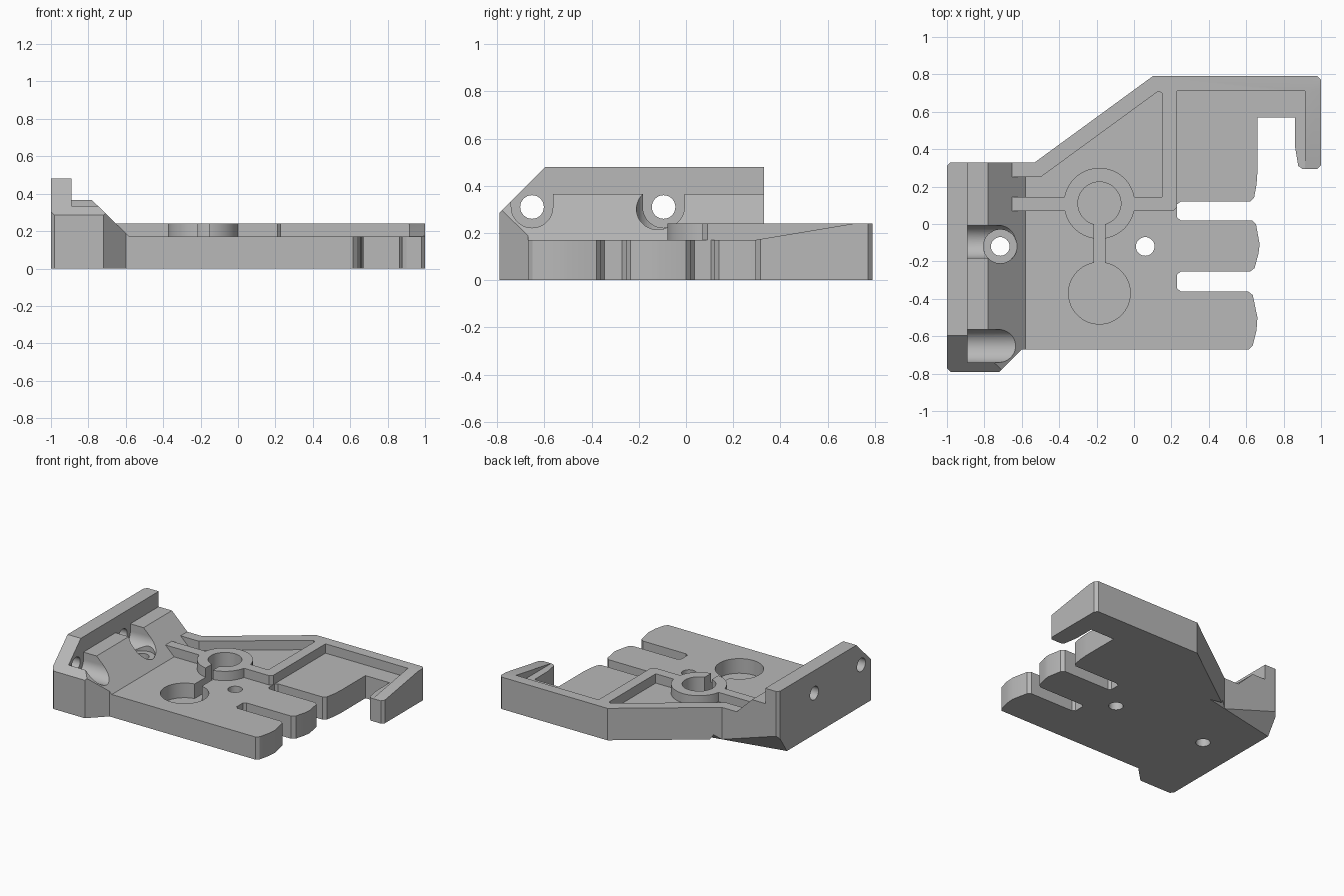
import bpy, bmesh, math
from mathutils import Vector

cube = bpy.data.objects.get("Cube")
if cube:
    bpy.data.objects.remove(cube, do_unlink=True)

grey = bpy.data.materials.new("plain_grey")
grey.use_nodes = True
grey.diffuse_color = (0.48, 0.48, 0.48, 1)
grey.node_tree.nodes["Principled BSDF"].inputs["Base Color"].default_value = (0.48, 0.48, 0.48, 1)


def finish(name, bm):
    bmesh.ops.recalc_face_normals(bm, faces=bm.faces)
    mesh = bpy.data.meshes.new(name)
    bm.to_mesh(mesh)
    bm.free()
    mesh.materials.append(grey)
    obj = bpy.data.objects.new(name, mesh)
    bpy.context.scene.collection.objects.link(obj)
    return obj


def prism(name, pts, lo, hi, axis="z"):
    """Extrude a flat outline along one axis."""
    place = {"x": lambda a, b, c: (c, a, b),
             "y": lambda a, b, c: (a, c, b),
             "z": lambda a, b, c: (a, b, c)}[axis]
    bm = bmesh.new()
    face = bm.faces.new([bm.verts.new(place(a, b, lo)) for a, b in pts])
    ext = bmesh.ops.extrude_face_region(bm, geom=[face])
    move = Vector(place(0, 0, hi - lo))
    bmesh.ops.translate(bm, vec=move, verts=[v for v in ext["geom"] if isinstance(v, bmesh.types.BMVert)])
    return finish(name, bm)


def disc(a, b, r, n=48):
    return [(a + r * math.cos(2 * math.pi * i / n), b + r * math.sin(2 * math.pi * i / n)) for i in range(n)]


def rect(a0, b0, a1, b1):
    return [(a0, b0), (a1, b0), (a1, b1), (a0, b1)]


def combine(obj, tool, operation="DIFFERENCE"):
    mod = obj.modifiers.new("combine", "BOOLEAN")
    mod.operation = operation
    mod.solver = "EXACT"
    mod.object = tool
    bpy.context.view_layer.objects.active = obj
    bpy.ops.object.modifier_apply(modifier=mod.name)
    bpy.data.objects.remove(tool, do_unlink=True)


# Base plate with fingers and hook
outline = [(-.7, -.67), (.615, -.67), (.635, -.65), (.655, -.57), (.66, -.5), (.635, -.38), (.61, -.36),
           (.25, -.36), (.23, -.345), (.23, -.27), (.25, -.255), (.62, -.255), (.645, -.235),
           (.665, -.16), (.672, -.11), (.652, 0), (.63, .02), (.25, .02), (.23, .035), (.23, .105),
           (.25, .12), (.62, .12), (.642, .14), (.655, .21), (.66, .28), (.66, .57), (.86, .57),
           (.86, .42), (.878, .31), (.9, .295), (.98, .295), (1, .315), (1, .77), (.98, .79),
           (.1, .79), (-.53, .33), (-.7, .33)]
body = prism("mounting_bracket", outline, 0, .24)

# Lowered floors that leave the rim and ribs standing
combine(body, prism("back_floor", [(-.8, .145), (.15, .145), (.15, .7), (.13, .71), (-.5, .25), (-.8, .25)], .17, .5))
combine(body, prism("main_floor", [(-.8, -.9), (1.2, -.9), (1.2, .2), (.915, .2), (.915, .71), (.23, .71),
                                   (.23, .09), (.21, .07), (-.8, .07)], .17, .5))

# Sloping top of the hook
combine(body, prism("hook_slope", [(.2, .155), (.29, .17), (.71, .24), (.71, .5), (.2, .5)], .8, 1.2, "x"))

# Side block: stepped profile trimmed by its plan and a front bevel
block = prism("side_block", [(-1, 0), (-.58, 0), (-.58, .17), (-.78, .365), (-.89, .365), (-.89, .48), (-1, .48)],
              -.79, .33, "y")
plan = [(-.98, -.9), (-.72, -.9), (-.72, -.79), (-.6, -.67), (-.5, -.67), (-.5, .4), (-1.1, .4), (-1.1, -.9)]
combine(block, prism("block_plan", plan, -.1, .6), "INTERSECT")
combine(block, prism("front_bevel", [(-.85, .225), (-.545, .53), (-.85, .53)], -1.2, -.4, "x"))
for y, s in ((-.79, 1), (.33, -1)):
    combine(block, prism("corner", [(-1.05, y - s * .05), (-.98, y - s * .05), (-.98, y),
                                    (-1, y + s * .02), (-1.05, y + s * .02)], -.1, .6))
combine(body, block, "UNION")

# Ring seat
combine(body, prism("ring", disc(-.185, .11, .19, 64), .1, .24), "UNION")

# Keyhole recess: two round pockets joined by a channel
combine(body, prism("ring_pocket", disc(-.185, .11, .115), .06, .5))
combine(body, prism("round_pocket", disc(-.185, -.37, .165, 64), .06, .5))
combine(body, prism("channel", rect(-.215, -.3, -.155, .06), .06, .5))

# Upright screw holes
combine(body, prism("plate_hole", disc(.06, -.12, .05, 32), -.1, .5))
combine(body, prism("block_hole", disc(-.715, -.12, .05, 32), -.1, .6))
combine(body, prism("block_counterbore", disc(-.715, -.12, .09), .21, .6))

# Sideways screw holes with open-topped pockets
for y in (-.652, -.095):
    arc = [(y + .088 * math.cos(t), .31 + .088 * math.sin(t))
           for t in (math.pi * (1 + i / 24) for i in range(25))]
    combine(body, prism("screw_pocket", arc + [(y + .088, .6), (y - .088, .6)], -.89, -.5, "x"))
    combine(body, prism("screw_hole", disc(y, .31, .05, 32), -1.2, -.5, "x"))

# Undercut at the lower back corner of the block
tri = [Vector((-.53, .33, 0)), Vector((-1, .33, .15)), Vector((-1, .23, 0))]
mid = sum(tri, Vector()) / 3
bm = bmesh.new()
for p in [mid + (v - mid) * 2 for v in tri] + [Vector((-1.3, .8, -.5))]:
    bm.verts.new(p)
bmesh.ops.convex_hull(bm, input=bm.verts)
combine(body, finish("undercut", bm))

# Smooth round walls, keep hard edges
bpy.ops.object.select_all(action="DESELECT")
body.select_set(True)
bpy.context.view_layer.objects.active = body
bpy.ops.object.shade_smooth_by_angle(angle=math.radians(25))
